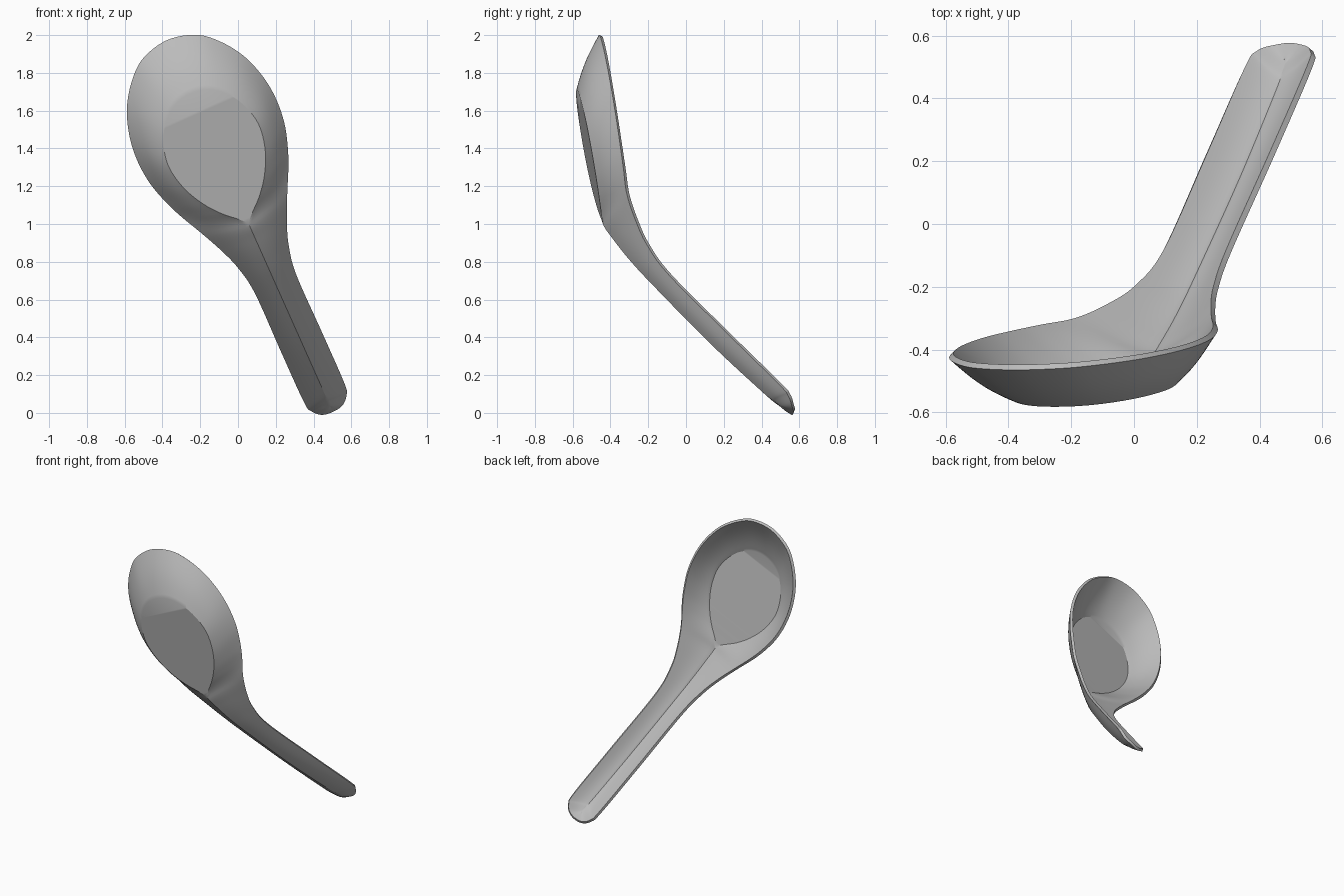
import bpy
import bmesh
import math
from mathutils import Vector

cube = bpy.data.objects.get("Cube")
if cube:
    bpy.data.objects.remove(cube, do_unlink=True)

STEPS = 7         # subdivisions between neighbouring stations
WALL = 12         # rings from rim to floor
BULGE = 0.11      # outward roundness of the wall
SHELL = 0.019     # shell thickness
CENTRE = 0.46     # sideways position of the spoon's axis
along = Vector((-0.408, 0, 0.913))
across = Vector((0.913, 0, 0.408))

# Handle stations: rim position, half width, y; keel position, half width, y
handle = [
    (-0.20, 0, 0.57, -0.17, 0, 0.51),
    (-0.19, 0.06, 0.56, -0.165, 0, 0.50),
    (-0.15, 0.102, 0.54, -0.14, 0, 0.47),
    (-0.09, 0.118, 0.49, -0.085, 0, 0.405),
    (0.20, 0.12, 0.22, 0.20, 0, 0.125),
    (0.54, 0.12, -0.09, 0.54, 0, -0.18),
    (0.70, 0.147, -0.205, 0.68, 0, -0.298),
    (0.82, 0.19, -0.265, 0.80, 0, -0.385),
]
# Bowl stations: rim position, half width; floor position, half width
bowl = [
    (0.95, 0.25, 0.89, 0),
    (1.07, 0.31, 1.0, 0.11),
    (1.17, 0.352, 1.09, 0.18),
    (1.30, 0.39, 1.2, 0.235),
    (1.44, 0.402, 1.32, 0.262),
    (1.58, 0.385, 1.42, 0.252),
    (1.72, 0.335, 1.52, 0.21),
    (1.84, 0.25, 1.595, 0.145),
    (1.92, 0.15, 1.635, 0.075),
    (1.955, 0, 1.647, 0),
]


def rim_plane(s):
    return -0.325 - 0.151 * (s - 1.03)


def floor_plane(s):
    return -0.44 - 0.1875 * (s - 0.89)


def mirrored(row):
    return tuple(-v if i in (1, 4) else v for i, v in enumerate(row))


def smooth_rows(rows):
    """Run a smooth curve through the stations, mirrored past both ends."""
    ctrl = [mirrored(rows[1])] + rows + [mirrored(rows[-2])]
    out = []
    for a, b, c, d in zip(ctrl, ctrl[1:], ctrl[2:], ctrl[3:]):
        for k in range(STEPS):
            t = k / STEPS
            out.append([q + 0.5 * t * (r - p + t * (2 * p - 5 * q + 4 * r - e
                        + t * (3 * (q - r) + e - p)))
                        for p, q, r, e in zip(a, b, c, d)])
    out.append(list(rows[-1]))
    return out


def place(s, t, y):
    return along * s + across * (CENTRE + t) + Vector((0, y, 0))


def section(row):
    """Points across the spoon, from one rim over the floor to the other."""
    rs, rh, ry, bs, bh, by = row
    rh, bh = max(rh, 0), max(bh, 0)
    if bs > 0.89:
        by = floor_plane(bs)
    half = []
    for j in range(WALL + 1):
        v = j / WALL
        depth = v + BULGE * math.sin(math.pi * v)
        half.append((rs + (bs - rs) * v, rh + (bh - rh) * v, ry + (by - ry) * depth))
    return ([place(s, -h, y) for s, h, y in half]
            + [place(s, h, y) for s, h, y in reversed(half)])


# Outer skin of the spoon
stations = handle + [(a, b, rim_plane(a), c, d, floor_plane(c)) for a, b, c, d in bowl]
bm = bmesh.new()
grid = [[bm.verts.new(p) for p in section(row)] for row in smooth_rows(stations)]
for low, high in zip(grid, grid[1:]):
    for j in range(len(low) - 1):
        bm.faces.new((low[j], low[j + 1], high[j + 1], high[j]))
bmesh.ops.remove_doubles(bm, verts=bm.verts, dist=0.0005)
bmesh.ops.recalc_face_normals(bm, faces=bm.faces)
if sum(f.normal.y * f.calc_area() for f in bm.faces) > 0:
    bmesh.ops.reverse_faces(bm, faces=bm.faces)

mesh = bpy.data.meshes.new("spoon")
bm.to_mesh(mesh)
bm.free()
spoon = bpy.data.objects.new("spoon", mesh)
bpy.context.collection.objects.link(spoon)

# Ceramic colour
mat = bpy.data.materials.new("grey_ceramic")
mat.use_nodes = True
colour = (0.5, 0.5, 0.5, 1)
mat.diffuse_color = colour
mat.node_tree.nodes["Principled BSDF"].inputs["Base Color"].default_value = colour
mesh.materials.append(mat)

# Thicken inward, keeping the rim, keel and floor edges crisp
shell = spoon.modifiers.new("shell", 'SOLIDIFY')
shell.thickness = SHELL
shell.offset = -1
bpy.context.view_layer.objects.active = spoon
spoon.select_set(True)
bpy.ops.object.modifier_apply(modifier=shell.name)
bpy.ops.object.shade_smooth_by_angle(angle=math.radians(30))
